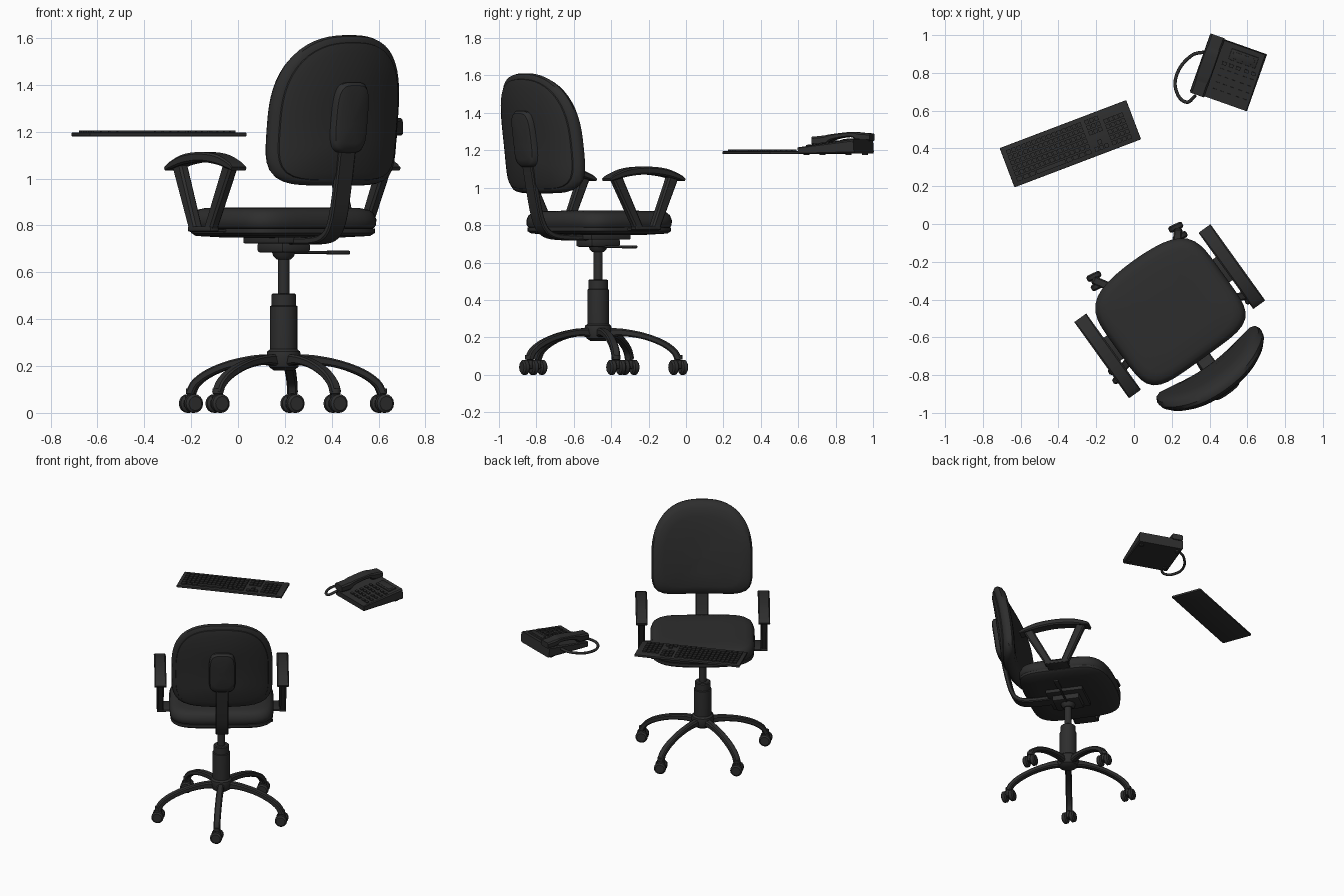
import bpy, bmesh
from math import sin, cos, pi, radians
from mathutils import Vector, Matrix

cube = bpy.data.objects.get("Cube")
if cube:
    bpy.data.objects.remove(cube, do_unlink=True)

charcoal = bpy.data.materials.new("charcoal_black")
charcoal.use_nodes = True
charcoal.diffuse_color = (0.027, 0.027, 0.027, 1)
charcoal.node_tree.nodes["Principled BSDF"].inputs["Base Color"].default_value = (0.027, 0.027, 0.027, 1)


def place(x, y, z=0, turn=0, axis='Z'):
    return Matrix.Translation((x, y, z)) @ Matrix.Rotation(radians(turn), 4, axis)


CHAIR = place(0.195, -0.47, 0, 35.7)
KEYBOARD = place(-0.337, 0.425, 1.18, 20.8)
PHONE = place(0.5, 0.8, 0, -19.5)


def finish(name, bm, frame, angle=35):
    bmesh.ops.recalc_face_normals(bm, faces=bm.faces[:])
    mesh = bpy.data.meshes.new(name)
    bm.to_mesh(mesh)
    bm.free()
    mesh.materials.append(charcoal)
    mesh.shade_smooth()
    mesh.set_sharp_from_angle(angle=radians(angle))
    obj = bpy.data.objects.new(name, mesh)
    obj.matrix_world = frame
    bpy.context.collection.objects.link(obj)
    return obj


def loft(name, rings, frame, angle=35):
    """Skin a list of equal-length closed rings and cap both ends."""
    bm = bmesh.new()
    rows = [[bm.verts.new(p) for p in ring] for ring in rings]
    n = len(rows[0])
    for a, b in zip(rows, rows[1:]):
        for i in range(n):
            j = (i + 1) % n
            bm.faces.new((a[i], a[j], b[j], b[i]))
    bm.faces.new(rows[0])
    bm.faces.new(rows[-1])
    return finish(name, bm, frame, angle)


def lathe(name, profile, frame, n=24):
    rings = [[(r * cos(2 * pi * i / n), r * sin(2 * pi * i / n), z) for i in range(n)] for r, z in profile]
    return loft(name, rings, frame)


def smooth_path(points, steps=5):
    """Catmull-Rom interpolation through the points."""
    p = [Vector(q) for q in points]
    p = [2 * p[0] - p[1]] + p + [2 * p[-1] - p[-2]]
    out = []
    for a, b, c, d in zip(p, p[1:], p[2:], p[3:]):
        for k in range(steps):
            t = k / steps
            out.append(0.5 * (2 * b + (c - a) * t + (2 * a - 5 * b + 4 * c - d) * t ** 2
                              + (3 * b - a - 3 * c + d) * t ** 3))
    return out + [p[-2]]


def strap(name, points, width, frame, x=0, steps=5, chamfer=0.2):
    """Sweep a chamfered bar along (y, z, thickness) points."""
    path = smooth_path(points, steps)
    rings = []
    for i, p in enumerate(path):
        t = path[min(i + 1, len(path) - 1)] - path[max(i - 1, 0)]
        normal = Vector((-t.y, t.x)).normalized()
        h, w = p.z / 2, width / 2
        c = chamfer * min(p.z, width)
        corner = [(w, h - c), (w - c, h), (c - w, h), (-w, h - c), (-w, c - h), (c - w, -h), (w - c, -h), (w, c - h)]
        rings.append([(x + u, p.x + normal.x * v, p.y + normal.y * v) for u, v in corner])
    return loft(name, rings, frame)


def rounded(n_top, n_low, half_x, top, low, count=64):
    """Superellipse outline with separate upper and lower halves."""
    pts = []
    for i in range(count):
        c, s = cos(2 * pi * i / count), sin(2 * pi * i / count)
        n = n_top if s > 0 else n_low
        r = (abs(c) ** n + abs(s) ** n) ** (-1 / n)
        pts.append((half_x * r * c, (top if s > 0 else low) * r * s))
    return pts


def cushion(name, outline, layers, shape, frame):
    loft(name, [[shape(x * k, y * k, d) for x, y in outline] for k, d in layers], frame, 40)


def add_box(bm, size, loc):
    bmesh.ops.create_cube(bm, size=1, matrix=Matrix.Translation(loc) @ Matrix.Diagonal((*size, 1)))


def box(name, size, loc, frame, bevel=0.005):
    bm = bmesh.new()
    add_box(bm, size, loc)
    bmesh.ops.bevel(bm, geom=bm.edges[:], offset=bevel, segments=2, affect='EDGES', profile=0.5)
    return finish(name, bm, frame)


# Seat cushion and the pan below it
def seat_shape(x, y, z):
    return (x, y + (0.045 * (1 - (x / 0.345) ** 2) if y > 0 else 0) * min(1, abs(y) / 0.2), z)


seat_outline = rounded(5, 5, 0.345, 0.295, 0.295)
cushion("seat_cushion", seat_outline, [(.02, .877), (.5, .877), (.82, .874), (.92, .866), (.97, .852), (1, .825),
        (.995, .8), (.97, .788), (.9, .786)], seat_shape, CHAIR)
cushion("seat_pan", seat_outline, [(.9, .79), (.985, .786), (.985, .768), (.93, .755), (.6, .748), (.02, .746)],
        seat_shape, CHAIR)


# Backrest, curved around the sitter and leaning back
def back_shape(x, z, d):
    lean = 0.09 * max(0, (z + 0.27) / 0.64) ** 1.6
    return (x, -0.34 + 0.06 * (x / 0.335) ** 2 - lean + d, 1.24 + z)


back_outline = rounded(2.6, 5, 0.335, 0.372, 0.27)
cushion("backrest_cushion", back_outline, [(.02, -.004), (.4, -.002), (.75, 0), (.9, -.008), (.97, -.025), (1, -.05),
        (.985, -.07), (.93, -.084), (.8, -.085)], back_shape, CHAIR)
cushion("backrest_shell", back_outline, [(.8, -.08), (.915, -.084), (.91, -.09), (.8, -.103), (.4, -.11), (.02, -.11)],
        back_shape, CHAIR)
cushion("backrest_bracket_cover", rounded(4, 4, 0.088, 0.17, 0.13), [(1, -.09), (1, -.125), (.92, -.14), (.7, -.147),
        (.02, -.147)], back_shape, CHAIR)
strap("backrest_bar", [(-.02, .735, .03), (-.24, .735, .03), (-.34, .757, .03), (-.39, .82, .03), (-.425, .95, .03),
      (-.465, 1.16, .03)], 0.085, CHAIR)

# Armrests: arched pad on a V of two posts, mirrored
for side, label in ((1, "left"), (-1, "right")):
    x = 0.405 * side
    strap(f"{label}_arm_pad", [(-.235, 1.042, .016), (-.2, 1.057, .03), (-.11, 1.082, .042), (0.01, 1.092, .042),
          (.13, 1.082, .042), (.22, 1.057, .03), (.255, 1.042, .016)], 0.078, CHAIR, x)
    for end, top, foot in (("rear", -.18, -.03), ("front", .2, .08)):
        strap(f"{label}_arm_{end}_post", [(foot, .785, .05), (top, 1.065, .062)], 0.045, CHAIR, x, 1)
    box(f"{label}_arm_foot", (0.045, 0.17, 0.022), (x, 0.025, 0.785), CHAIR)
    box(f"{label}_arm_bracket", (0.2, 0.15, 0.014), (x - 0.08 * side, 0.025, 0.778), CHAIR)

# Tilt mechanism and height lever
box("mechanism_plate", (0.24, 0.26, 0.03), (0, 0, 0.738), CHAIR)
box("mechanism_case", (0.15, 0.19, 0.045), (0, 0, 0.706), CHAIR, 0.012)
lathe("mechanism_collar", [(.03, .655), (.045, .67), (.055, .7)], CHAIR)
box("lever_rod", (0.22, 0.014, 0.012), (0.15, 0, 0.685), CHAIR, 0.004)
box("lever_paddle", (0.11, 0.035, 0.016), (0.285, 0, 0.684), CHAIR, 0.006)

# Gas column
lathe("column_rod", [(.025, .48), (.025, .67)], CHAIR)
lathe("column_sleeve", [(.054, .2), (.058, .26), (.058, .455), (.052, .458), (.052, .505), (.046, .51)], CHAIR, 32)
lathe("base_hub", [(.04, .18), (.062, .195), (.075, .235), (.07, .262), (.058, .272)], CHAIR, 30)

# Five curved legs with twin-wheel casters
for k in range(5):
    turn = 72 * k - 59
    leg = place(0.195, -0.47, 0, turn - 90)
    strap(f"leg_{k + 1}", [(.045, .225, .05), (.13, .226, .04), (.24, .208, .034), (.34, .172, .034),
          (.405, .128, .034), (.43, .085, .036)], 0.044, leg)
    foot = Vector((0.195 + 0.43 * cos(radians(turn)), -0.47 + 0.43 * sin(radians(turn)), 0))
    caster = place(foot.x, foot.y, 0.04, 25)
    lathe(f"caster_{k + 1}_stem", [(.012, 0), (.012, .04), (.022, .042), (.022, .065)], caster, 12)
    box(f"caster_{k + 1}_hood", (0.05, 0.026, 0.05), (0, 0, 0.015), caster, 0.01)
    for s in (-1, 1):
        wheel = caster @ place(0, 0.027 * s, 0, 90, 'X')
        lathe(f"caster_{k + 1}_wheel_{'a' if s < 0 else 'b'}",
              [(.03, -.018), (.04, -.01), (.04, .01), (.03, .018)], wheel, 16)

# Keyboard: slim tray with blocks of keys
box("keyboard_tray", (0.717, 0.222, 0.016), (0, 0, 0.008), KEYBOARD, 0.004)
keys = bmesh.new()
pitch = 0.0285


def key_row(start, count, row, size=1):
    for i in range(count):
        add_box(keys, (pitch * size - 0.005, pitch - 0.005, 0.014),
                (start + (i + 0.5) * pitch * size, (row - 2.5) * pitch * 1.08, 0.018))


for row in range(1, 6):
    key_row(-0.335, 15, row)
key_row(-0.335, 3, 0, 1.3)
key_row(-0.335 + 3.9 * pitch, 1, 0, 6)
key_row(-0.335 + 9.9 * pitch, 4, 0, 1.27)
for row in (0, 3, 4, 5):
    key_row(0.108, 3, row, 0.95)
key_row(0.108 + 0.95 * pitch, 1, 1, 0.95)
for row in range(5):
    key_row(0.205, 4, row)
finish("keyboard_keys", keys, KEYBOARD)

# Desk phone: wedge body, screen, buttons, handset and cord
strap("phone_body", [(-.158, 1.198, .036), (.158, 1.221, .076)], 0.32, PHONE, 0, 1, 0.12)
strap("phone_handset", [(-.165, 1.25, .045), (-.1, 1.253, .052), (-.065, 1.268, .034), (0, 1.28, .026),
      (.065, 1.284, .03), (.1, 1.272, .046), (.165, 1.27, .04)], 0.08, PHONE, -0.118)
face = PHONE @ place(0, 0, 1.2375, 8.1, 'X')
box("phone_screen_frame", (0.15, 0.06, 0.012), (0.05, 0.1, 0.002), face, 0.003)
box("phone_screen", (0.12, 0.036, 0.006), (0.05, 0.1, 0.007), face, 0.001)
buttons = bmesh.new()
for row in range(5):
    for col in range(5):
        add_box(buttons, (0.024, 0.017, 0.01), (-0.037 + col * 0.039 + (0.008 if col > 2 else 0), 0.04 - row * 0.038, 0.003))
finish("phone_buttons", buttons, face)
for i, (x, y) in enumerate(((-.13, -.12), (.13, -.12), (-.13, .12), (.13, .12))):
    lathe(f"phone_foot_{i + 1}", [(.016, 1.174), (.016, 1.2)], PHONE @ Matrix.Translation((x, y, 0)), 12)

cord = bpy.data.curves.new("phone_cord", 'CURVE')
cord.dimensions = '3D'
cord.bevel_depth = 0.009
cord.bevel_resolution = 2
cord.use_fill_caps = True
track = smooth_path([(.37, .91, 1.225), (.31, .895, 1.21), (.245, .83, 1.195), (.217, .745, 1.19), (.24, .67, 1.19),
                     (.285, .645, 1.2), (.325, .68, 1.225)])
line = cord.splines.new('POLY')
line.points.add(len(track) - 1)
for point, p in zip(line.points, track):
    point.co = (*p, 1)
cord.materials.append(charcoal)
bpy.context.collection.objects.link(bpy.data.objects.new("phone_cord", cord))
